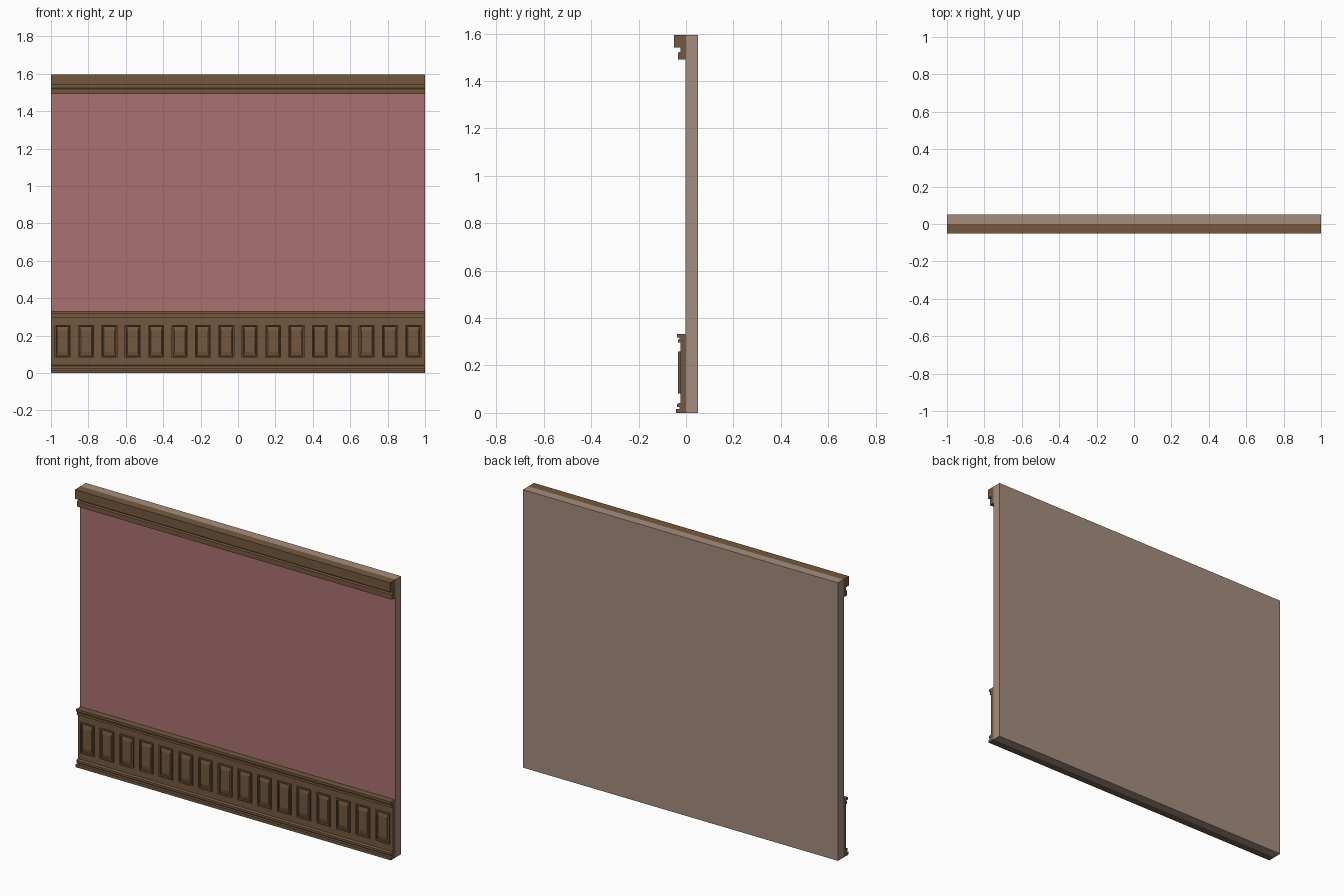
import bpy, bmesh

if "Cube" in bpy.data.objects:
    bpy.data.objects.remove(bpy.data.objects["Cube"])


def material(name, rgb):
    m = bpy.data.materials.new(name)
    m.diffuse_color = (*rgb, 1)
    m.use_nodes = True
    m.node_tree.nodes["Principled BSDF"].inputs["Base Color"].default_value = m.diffuse_color
    return m


wood = material("brown wood", (0.175, 0.098, 0.050))
plaster = material("beige plaster", (0.38, 0.265, 0.205))
paper = material("dusty red wallpaper", (0.40, 0.165, 0.165))


def finish(name, bm, mat):
    bmesh.ops.recalc_face_normals(bm, faces=bm.faces[:])
    mesh = bpy.data.meshes.new(name)
    bm.to_mesh(mesh)
    bm.free()
    mesh.materials.append(mat)
    ob = bpy.data.objects.new(name, mesh)
    bpy.context.collection.objects.link(ob)
    return ob


def extrude_profile(name, pts, mat):
    """Closed (y, z) profile run along the full wall length."""
    bm = bmesh.new()
    face = bm.faces.new([bm.verts.new((-1, y, z)) for y, z in pts])
    out = bmesh.ops.extrude_face_region(bm, geom=[face])
    moved = [v for v in out["geom"] if isinstance(v, bmesh.types.BMVert)]
    bmesh.ops.translate(bm, verts=moved, vec=(2, 0, 0))
    return finish(name, bm, mat)


def slab(name, y0, y1, z0, z1, mat):
    return extrude_profile(name, [(y0, z0), (y1, z0), (y1, z1), (y0, z1)], mat)


# Wall and the thin wallpaper sheet on its front
H = 1.595
slab("wall", 0, 0.05, 0, H, plaster)
slab("wallpaper", -0.002, 0, 0.33, 1.495, paper)

# Crown moulding
extrude_profile("crown_moulding", [
    (0, 1.492), (-0.033, 1.492), (-0.033, 1.52), (-0.023, 1.524),
    (-0.023, 1.542), (-0.05, 1.542), (-0.05, H), (0, H)], wood)

# Wainscot: backing board, skirting and chair rail
slab("wainscot_board", -0.024, 0, 0.04, 0.30, wood)
extrude_profile("skirting", [
    (0, 0), (-0.043, 0), (-0.043, 0.017), (-0.027, 0.017), (-0.027, 0.025),
    (-0.038, 0.025), (-0.038, 0.038), (-0.024, 0.042), (0, 0.042)], wood)
extrude_profile("chair_rail", [
    (0, 0.297), (-0.033, 0.297), (-0.033, 0.310), (-0.027, 0.310),
    (-0.027, 0.318), (-0.039, 0.318), (-0.039, 0.332), (0, 0.332)], wood)

# Raised panels: nested rectangles (half width, half height, depth)
RINGS = [(0.043, 0.088, -0.023), (0.043, 0.088, -0.033),
         (0.036, 0.081, -0.033), (0.034, 0.079, -0.0255),
         (0.028, 0.058, -0.030)]
bm = bmesh.new()
for i in range(16):
    cx, cz = -0.9375 + i * 0.125, 0.17
    loops = [[bm.verts.new((cx + sx * w, y, cz + sz * h))
              for sx, sz in ((-1, -1), (1, -1), (1, 1), (-1, 1))]
             for w, h, y in RINGS]
    for a, b in zip(loops, loops[1:]):
        for k in range(4):
            n = (k + 1) % 4
            bm.faces.new((a[k], a[n], b[n], b[k]))
    bm.faces.new(loops[-1])
    bm.faces.new(loops[0][::-1])
finish("raised_panels", bm, wood)
